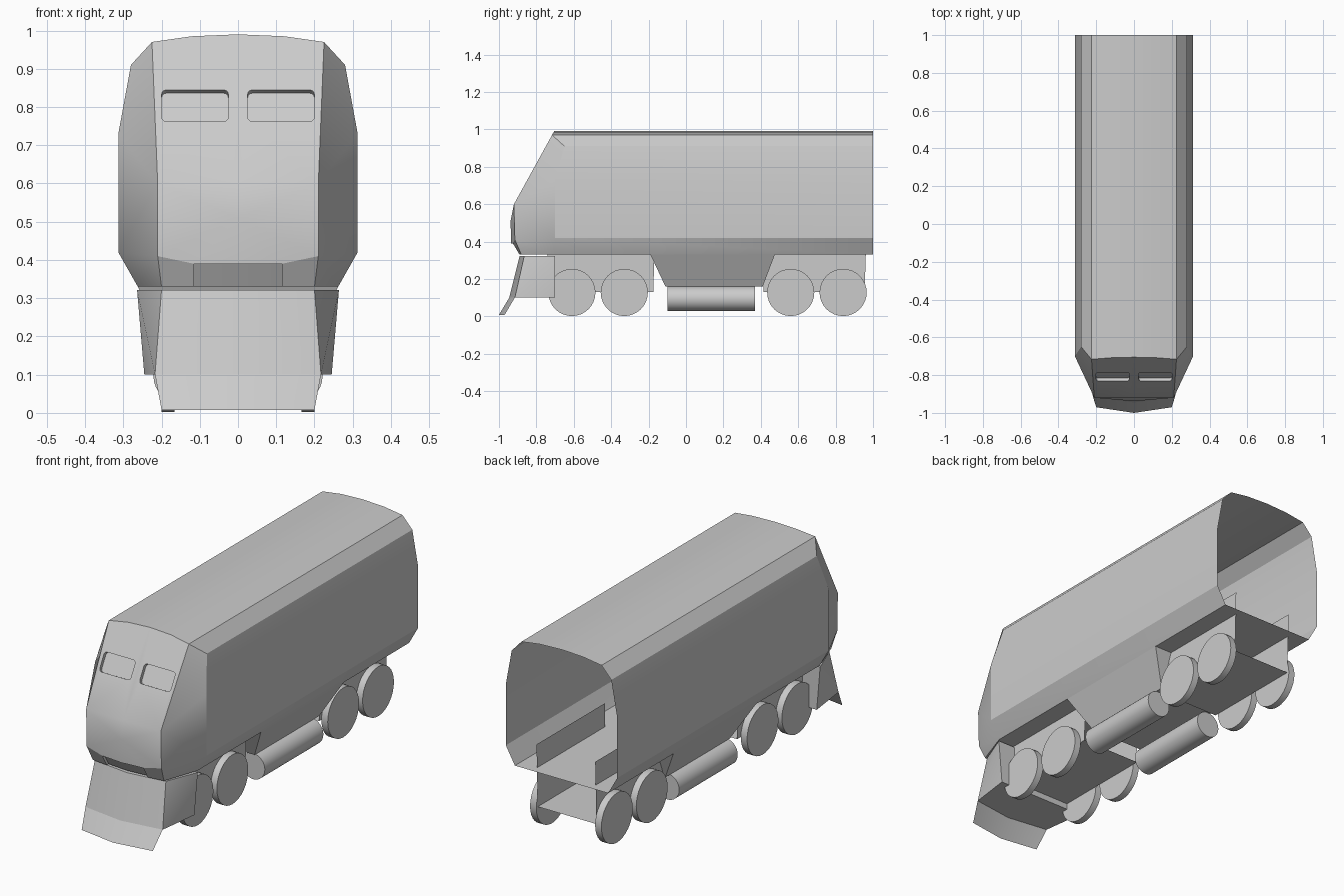
import bpy, bmesh, math
from mathutils import Vector

if "Cube" in bpy.data.objects:
    bpy.data.objects.remove(bpy.data.objects["Cube"])

grey = bpy.data.materials.new("plain grey")
grey.use_nodes = True
grey.diffuse_color = (0.6, 0.6, 0.6, 1)
grey.node_tree.nodes["Principled BSDF"].inputs["Base Color"].default_value = (0.6, 0.6, 0.6, 1)


def finish(name, bm, mirror=True, smooth=0):
    """Weld, mirror across x = 0, and make an object."""
    bmesh.ops.remove_doubles(bm, verts=bm.verts, dist=0.0005)
    if mirror:
        geom = bm.verts[:] + bm.edges[:] + bm.faces[:]
        bmesh.ops.mirror(bm, geom=geom, axis='X', merge_dist=0.0005)
        bmesh.ops.remove_doubles(bm, verts=bm.verts, dist=0.0005)
    bmesh.ops.recalc_face_normals(bm, faces=bm.faces)
    mesh = bpy.data.meshes.new(name)
    bm.to_mesh(mesh)
    bm.free()
    mesh.materials.append(grey)
    obj = bpy.data.objects.new(name, mesh)
    bpy.context.collection.objects.link(obj)
    if smooth:
        bpy.ops.object.select_all(action='DESELECT')
        obj.select_set(True)
        bpy.context.view_layer.objects.active = obj
        bpy.ops.object.shade_smooth_by_angle(angle=math.radians(smooth))
    return obj


def panel(bm, *points):
    return bm.faces.new([bm.verts.new(p) for p in points])


def strip(bm, a, b):
    """Quads between two rows of points."""
    for i in range(len(a) - 1):
        panel(bm, a[i], a[i + 1], b[i + 1], b[i])


def cylinder(name, centre, radius, length, axis, sides=32):
    bm = bmesh.new()
    bmesh.ops.create_cone(bm, cap_ends=True, segments=sides, radius1=radius,
                          radius2=radius, depth=length)
    turn = (0, math.pi / 2, 0) if axis == 'X' else (math.pi / 2, 0, 0)
    obj = finish(name, bm, mirror=False, smooth=40)
    obj.location, obj.rotation_euler = centre, turn


def screen(x, z):
    """Point on the sloping windscreen plane."""
    return Vector((x, -0.92 + (z - 0.6) * 0.551, z))


# Body shell: half section pulled from the cab to the open rear
roof = [screen(0, 0.99), screen(0.12, 0.985), screen(0.225, 0.97)]
cheek = Vector((0.28, -0.65, 0.91))
shoulder = Vector((0.313, -0.70, 0.73))
waist = Vector((0.313, -0.70, 0.42))
sill = Vector((0.262, -0.70, 0.33))
section = roof + [cheek, shoulder, waist, sill]
rear = [Vector((p.x, 1, p.z)) for p in section]
bm = bmesh.new()
strip(bm, section, rear)

# Cab nose
brow = screen(0.21, 0.6)
chin = Vector((0.21, -0.915, 0.41))
foot = Vector((0.20, -0.88, 0.33))
tip = Vector((0, -0.938, 0.51))
slot_top = [Vector((0, -0.935, 0.39)), Vector((0.115, -0.925, 0.39))]
slot_low = [Vector((0, -0.90, 0.33)), Vector((0.115, -0.89, 0.33))]
panel(bm, roof[2], cheek, shoulder, brow)
panel(bm, brow, shoulder, waist, chin)
panel(bm, chin, waist, sill, foot)
panel(bm, screen(0, 0.6), brow, tip)
panel(bm, tip, brow, chin)
panel(bm, tip, chin, slot_top[1], slot_top[0])
panel(bm, slot_top[1], chin, foot, slot_low[1])

# Coupler slot
back = Vector((0, 0.015, 0))
inner_top = [p + back for p in slot_top]
inner_low = [p + back for p in slot_low]
strip(bm, slot_top, inner_top)
strip(bm, inner_top, inner_low)
panel(bm, slot_top[1], slot_low[1], inner_low[1], inner_top[1])

# Body floor
panel(bm, (0, 1, 0.33), rear[-1], sill, (0, -0.70, 0.33))
panel(bm, (0, -0.70, 0.33), sill, foot, slot_low[1], inner_low[1], inner_low[0])

# Windscreen with a recessed rounded window
window = []
r = 0.013
corners = [(0.20, 0.845, 0), (0.025, 0.845, 1), (0.025, 0.762, 2), (0.20, 0.762, 3)]
for x, z, quarter in corners:
    cx = x - r if x > 0.1 else x + r
    cz = z - r if z > 0.8 else z + r
    for k in range(4):
        t = math.radians(90 * quarter + 30 * k)
        window.append(screen(cx + r * math.cos(t), cz + r * math.sin(t)))
edges = []
for loop in (roof + [brow, screen(0, 0.6)], window):
    vs = [bm.verts.new(p) for p in loop]
    edges += [bm.edges.new((vs[i - 1], vs[i])) for i in range(len(vs))]
bmesh.ops.triangle_fill(bm, use_beauty=True, edges=edges, normal=(0, -0.87, 0.5))
pane = [p + Vector((0, 0.87, -0.48)) * 0.018 for p in window]
strip(bm, window + window[:1], pane + pane[:1])
panel(bm, *pane)
finish("body_shell", bm, smooth=25)

# Plough: bent front blade, side gussets, floor and back
bm = bmesh.new()
top = [Vector((0, -0.89, 0.322)), Vector((0.2, -0.865, 0.322)), Vector((0.264, -0.70, 0.322))]
bend = [Vector((0, -0.945, 0.10)), Vector((0.217, -0.915, 0.10))]
lip = [Vector((0, -1, 0.008)), Vector((0.2, -0.97, 0.008))]
gusset = Vector((0.245, -0.70, 0.10))
strip(bm, top[:2], bend)
strip(bm, bend, lip)
panel(bm, top[1], top[2], bend[1])
panel(bm, top[2], gusset, bend[1])
panel(bm, bend[0], bend[1], gusset, (0, -0.70, 0.10))
panel(bm, (0, -0.70, 0.10), gusset, top[2], (0, -0.70, 0.322))
panel(bm, top[0], top[1], top[2], (0, -0.70, 0.322))
finish("plough", bm, smooth=30)

# Tapered skirt between the bogies
bm = bmesh.new()
high = [(0, -0.19, 0.33), (0.262, -0.19, 0.33), (0.262, 0.475, 0.33), (0, 0.475, 0.33)]
low = [(0, -0.11, 0.16), (0.17, -0.11, 0.16), (0.17, 0.41, 0.16), (0, 0.41, 0.16)]
strip(bm, high, low)
panel(bm, *low)
finish("centre_skirt", bm)

# Bogies: open troughs with wheels
for label, start, end in (("front", -0.74, -0.165), ("rear", 0.415, 0.965)):
    bm = bmesh.new()
    strip(bm, [(0, start, 0.13), (0.165, start, 0.13), (0.165, start, 0.45)],
          [(0, end - 0.01, 0.13), (0.165, end - 0.01, 0.13), (0.165, end, 0.45)])
    finish(label + "_bogie", bm)

for side, s in (("left", 1), ("right", -1)):
    for i, y in enumerate((-0.61, -0.33, 0.56, 0.84)):
        cylinder(f"{side}_wheel_{i + 1}", (s * 0.183, y, 0.128), 0.126, 0.035, 'X')
    cylinder(side + "_fuel_tank", (s * 0.155, 0.135, 0.095), 0.066, 0.47, 'Y')
